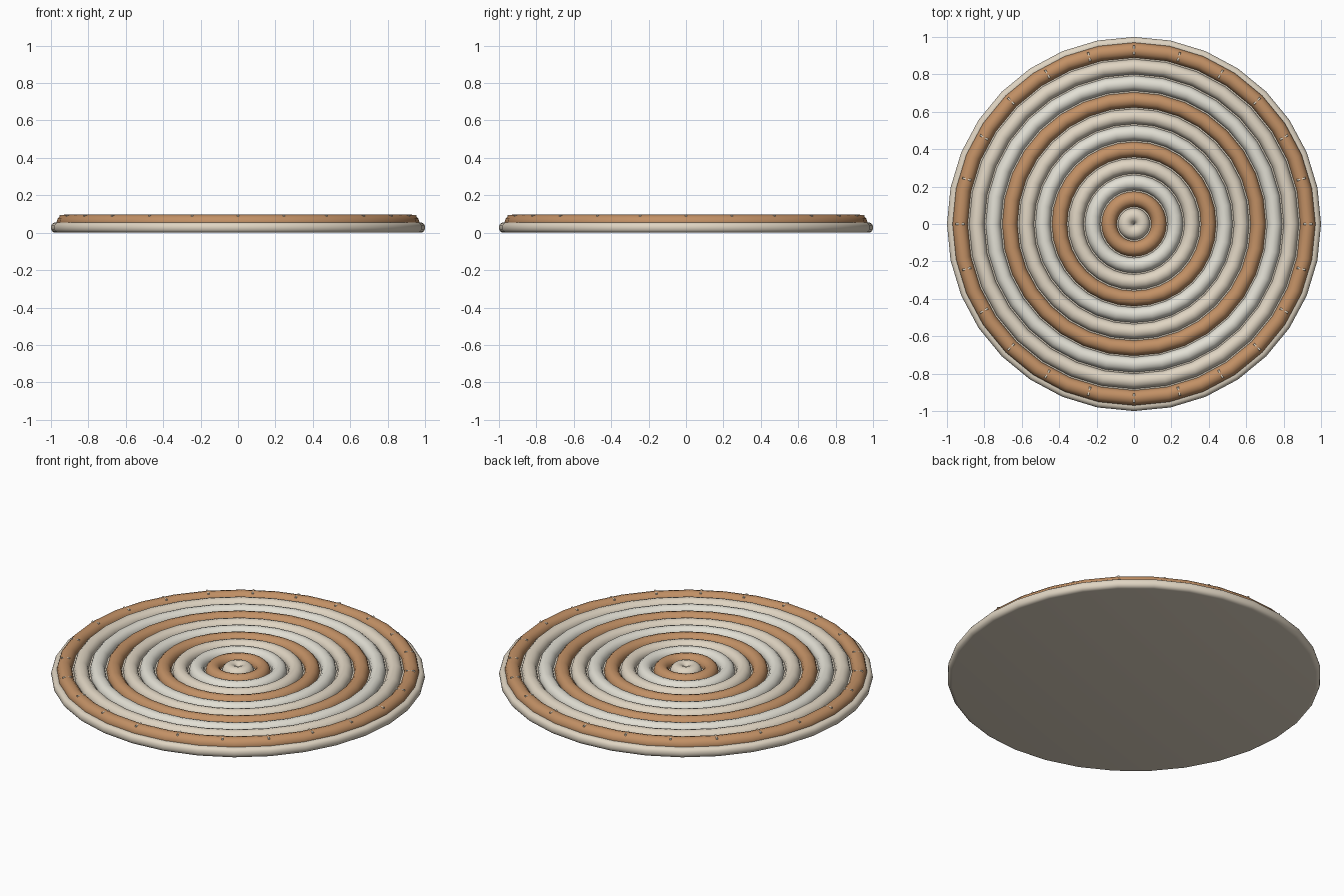
import bpy, math

if "Cube" in bpy.data.objects:
    bpy.data.objects.remove(bpy.data.objects["Cube"])

def material(name, rgb):
    m = bpy.data.materials.new(name)
    m.diffuse_color = (*rgb, 1)
    m.use_nodes = True
    m.node_tree.nodes["Principled BSDF"].inputs["Base Color"].default_value = m.diffuse_color
    return m

cream = material("cream", (0.74, 0.66, 0.54))
ivory = material("ivory", (0.76, 0.74, 0.66))
tan = material("tan", (0.54, 0.28, 0.13))

def finish(name, mat, angle=60):
    ob = bpy.context.object
    ob.name = name
    ob.data.materials.append(mat)
    bpy.ops.object.shade_smooth_by_angle(angle=math.radians(angle))
    return ob

# Backing disc with a rounded rim
bpy.ops.mesh.primitive_cylinder_add(vertices=32, radius=1, depth=0.055, location=(0, 0, 0.0275))
disc = bpy.context.object
bev = disc.modifiers.new("rim", 'BEVEL')
bev.width = 0.024
bev.segments = 4
bev.limit_method = 'ANGLE'
bev.angle_limit = math.radians(45)
bpy.ops.object.modifier_apply(modifier="rim")
finish("backing_disc", cream)

# Concentric rope rings in a repeating three-colour pattern
pitch = 0.0885
colours = [cream, tan, ivory]
for i in range(11):
    bpy.ops.mesh.primitive_torus_add(major_radius=0.0445 + pitch * i, minor_radius=0.0405,
                                     major_segments=32, minor_segments=12,
                                     location=(0, 0, 0.0555))
    finish(f"rope_ring_{i + 1}", colours[i % 3])

# Radial stitches whose ends poke out of the outer ring
count = 24
for i in range(count):
    a = 2 * math.pi * i / count
    r = 0.93 * math.cos(math.pi / 32) / math.cos((a % (math.pi / 16)) - math.pi / 32)
    bpy.ops.mesh.primitive_cylinder_add(vertices=8, radius=0.006, depth=0.048,
                                        location=(r * math.cos(a), r * math.sin(a), 0.089),
                                        rotation=(0, math.pi / 2, a))
    finish(f"stitch_{i + 1}", cream)
